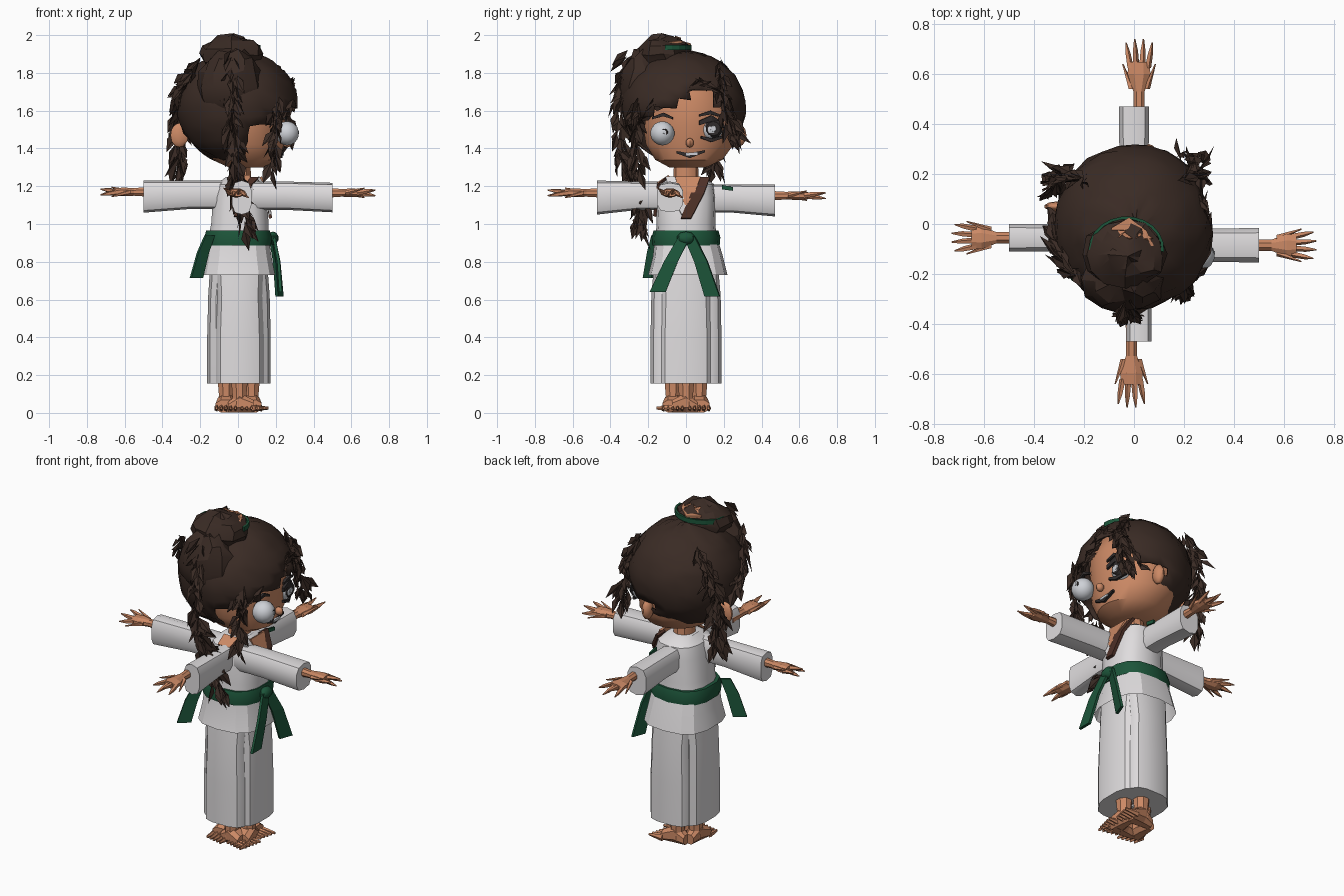
import bpy, bmesh, math, random
from mathutils import Vector as V

random.seed(7)


def material(name, rgb):
    m = bpy.data.materials.new(name)
    m.diffuse_color = (*rgb, 1)
    return m


SKIN = material("skin", (0.60, 0.25, 0.13))
HAIR = material("dark_brown_hair", (0.042, 0.024, 0.018))
CLOTH = material("white_cloth", (0.74, 0.72, 0.73))
GREEN = material("green_belt", (0.012, 0.09, 0.042))
TRIM = material("brown_trim", (0.075, 0.03, 0.02))
EYE = material("eye_white", (0.62, 0.64, 0.68))
DARK = material("eye_dark", (0.03, 0.025, 0.025))
X, Y, Z = V((1, 0, 0)), V((0, 1, 0)), V((0, 0, 1))


def finish(name, bm, mat, smooth=None):
    me = bpy.data.meshes.new(name)
    bm.to_mesh(me)
    bm.free()
    me.materials.append(mat)
    ob = bpy.data.objects.new(name, me)
    bpy.context.collection.objects.link(ob)
    if smooth:
        bpy.ops.object.select_all(action='DESELECT')
        ob.select_set(True)
        bpy.context.view_layer.objects.active = ob
        bpy.ops.object.shade_smooth_by_angle(angle=math.radians(smooth))
    return ob


def add_loft(bm, rings, sides=10, p=2.0, caps=True):
    """Skin a row of rings; each ring is (centre, half axis, half axis)."""
    loops = []
    for c, u, v in rings:
        loop = []
        for i in range(sides):
            t = 2 * math.pi * (i + 0.5) / sides
            a, b = (math.copysign(abs(f(t)) ** (2 / p), f(t)) for f in (math.cos, math.sin))
            loop.append(bm.verts.new(V(c) + u * a + v * b))
        loops.append(loop)
    for l, m in zip(loops, loops[1:]):
        for i in range(sides):
            j = (i + 1) % sides
            bm.faces.new((l[i], l[j], m[j], m[i]))
    if caps:
        bm.faces.new(loops[0][::-1])
        bm.faces.new(loops[-1])
    bmesh.ops.recalc_face_normals(bm, faces=bm.faces)


def loft(name, mat, rings, sides=10, p=2.0, caps=True, smooth=35):
    bm = bmesh.new()
    add_loft(bm, rings, sides, p, caps)
    return finish(name, bm, mat, smooth)


def upright(name, mat, rows, **kw):
    """Vertical loft from rows of (x, y, z, half width x, half width y)."""
    return loft(name, mat, [((x, y, z), X * a, Y * b) for x, y, z, a, b in rows], **kw)


def strip(name, mat, points, widths, across, thick=0.008):
    normal = (V(points[-1]) - V(points[0])).cross(across).normalized()
    loft(name, mat, [(q, across * w, normal * thick) for q, w in zip(points, widths)],
         sides=4, p=20, smooth=None)


def ball(name, mat, c, r, seg=16, jitter=0.0, keep=None, smooth=40):
    bm = bmesh.new()
    bmesh.ops.create_uvsphere(bm, u_segments=seg, v_segments=seg * 2 // 3, radius=1)
    for v in bm.verts:
        v.co = V(c) + V([a * b for a, b in zip(v.co, r)])
        v.co += V([random.uniform(-jitter, jitter) for _ in range(3)])
    if keep:
        drop = [f for f in bm.faces if not keep(f.calc_center_median())]
        bmesh.ops.delete(bm, geom=drop, context='FACES')
    return finish(name, bm, mat, smooth)


def shards(name, mat, path, count, spread, length, width):
    """Ragged folded leaves scattered along a path."""
    bm = bmesh.new()
    for i in range(count):
        t = (i + random.random()) / count * (len(path) - 1)
        k = min(int(t), len(path) - 2)
        a, b = V(path[k]), V(path[k + 1])
        rand = V([random.uniform(-1, 1) for _ in range(3)])
        c = a.lerp(b, t - k) + rand * spread
        d = ((b - a).normalized() + rand * 0.5).normalized() * length * random.uniform(0.6, 1.2)
        s = d.cross(V([random.uniform(-1, 1) for _ in range(3)])).normalized() * width
        n = d.cross(s).normalized() * width * 0.4
        q = [bm.verts.new(w) for w in (c - d / 2, c + s + n, c + d / 2, c - s + n)]
        bm.faces.new((q[0], q[1], q[2]))
        bm.faces.new((q[0], q[2], q[3]))
    finish(name, bm, mat)


# --- feet and trousers: two crossed pairs of legs
LEGS = [(-0.085, 0.0, 0.08, 0.14, -Y), (0.095, 0.0, 0.08, 0.14, -Y),
        (0.01, -0.1, 0.13, 0.09, X), (0.01, 0.1, 0.13, 0.09, X)]
for x, y, a, b, toe in LEGS:
    upright("trouser_leg", CLOTH, [(x, y, 0.155, a, b), (x, y, 0.4, a, b),
                                   (x, y, 0.62, a * 0.93, b * 0.95),
                                   (x * 0.8, y * 0.8, 0.8, a, b)], sides=12, p=3)
    ax, ay = x * 0.75, y * 0.7
    upright("ankle", SKIN, [(ax, ay, 0.03, 0.045, 0.045), (ax, ay, 0.09, 0.04, 0.04),
                            (ax, ay, 0.2, 0.05, 0.05)], sides=8)
    side = toe.cross(Z)
    heel = V((ax, ay, 0))
    bm = bmesh.new()
    add_loft(bm, [(heel + toe * d + Z * h, side * w, Z * h) for d, w, h in
                  ((-0.06, 0.03, 0.03), (0, 0.045, 0.055), (0.075, 0.058, 0.035))], 8, 2.5)
    for k in range(5):
        root = heel + toe * 0.065 + side * (k - 2) * 0.025 + Z * 0.025
        add_loft(bm, [(root, side * 0.013, Z * 0.02),
                      (root + toe * (0.09 - 0.006 * k), side * 0.006, Z * 0.008)], 5)
    finish("foot", bm, SKIN)

# --- jacket, skirt and belt
upright("jacket_body", CLOTH, [(0, 0, 0.9, 0.165, 0.165), (0.01, 0, 1.0, 0.155, 0.155),
                               (0.01, 0, 1.14, 0.145, 0.16), (0.01, 0, 1.21, 0.125, 0.15),
                               (0.01, 0, 1.25, 0.075, 0.09)], sides=14, p=2.6)
upright("jacket_skirt", CLOTH, [(0, 0, 0.93, 0.165, 0.165), (0.0, 0.01, 0.83, 0.18, 0.185),
                                (0.0, 0.01, 0.73, 0.2, 0.21)], sides=14, p=2.8, caps=False, smooth=25)
upright("belt", GREEN, [(0, 0, 0.885, 0.178, 0.178), (0, 0, 0.93, 0.182, 0.182),
                        (0, 0, 0.965, 0.172, 0.172)], sides=14, p=2.6)
ball("belt_knot", GREEN, (0.185, 0, 0.925), (0.03, 0.05, 0.035), 8)
strip("belt_tail", GREEN, [(0.19, -0.01, 0.93), (0.215, -0.08, 0.8), (0.225, -0.15, 0.64)],
      [0.032, 0.038, 0.044], Y)
strip("belt_tail", GREEN, [(0.18, 0.02, 0.93), (0.205, 0.08, 0.8), (0.22, 0.14, 0.615)],
      [0.032, 0.038, 0.044], V((0.35, 0.93, 0)))
strip("belt_tail", GREEN, [(-0.15, -0.16, 0.94), (-0.185, -0.18, 0.85), (-0.22, -0.2, 0.715)],
      [0.03, 0.036, 0.04], V((0.8, 0.6, 0)))

# --- neckline, lapels and neck
strip("chest_opening", SKIN, [(0.12, 0.01, 1.25), (0.154, 0.005, 1.17), (0.168, 0.0, 1.1)],
      [0.07, 0.045, 0.006], Y, 0.006)
strip("lapel", TRIM, [(0.105, 0.09, 1.245), (0.155, 0.06, 1.16), (0.172, 0.0, 1.03)],
      [0.038, 0.036, 0.028], Y, 0.009)
strip("lapel", CLOTH, [(0.105, -0.08, 1.25), (0.155, -0.055, 1.17), (0.17, 0.0, 1.05)],
      [0.03, 0.03, 0.025], Y, 0.008)
strip("second_lapel", TRIM, [(0.085, -0.1, 1.245), (0.05, -0.145, 1.21), (0.0, -0.166, 1.04)],
      [0.026, 0.026, 0.022], X, 0.009)
strip("second_opening", SKIN, [(0.02, -0.09, 1.255), (0.01, -0.15, 1.215)], [0.05, 0.04], X, 0.006)
upright("neck", SKIN, [(0.01, 0, 1.18, 0.065, 0.07), (0.01, 0, 1.4, 0.055, 0.06)])

# --- four arms with spiky hands: direction, axis point, half width, half height, hand length
ARMS = [(-X, V((0, -0.055, 1.145)), 0.055, 0.085, 1), (X, V((0, -0.085, 1.14)), 0.068, 0.078, 1),
        (-Y, V((0.02, 0, 1.14)), 0.05, 0.09, 1.15), (Y, V((0.0, 0, 1.125)), 0.06, 0.085, 1.18)]
for d, o, w, h, ext in ARMS:
    s = Z.cross(d)
    reach = 0.47 if d.y else 0.5
    loft("sleeve", CLOTH, [(o + d * 0.08 + Z * 0.01, s * w, Z * 0.075),
                           (o + d * 0.25 + Z * 0.01, s * w, Z * 0.075),
                           (o + d * reach, s * w * 1.05, Z * h)], sides=10, p=3)
    o = o + Z * 0.025
    if d.y:
        o.x += 0.025 * d.y - 0.005
    bm = bmesh.new()
    add_loft(bm, [(o + d * (reach + a * ext), s * b, Z * c) for a, b, c in
                  ((-0.06, 0.025, 0.03), (0.05, 0.024, 0.022),
                   (0.11, 0.05, 0.025), (0.15, 0.044, 0.02))], 8)
    for k in range(4):
        root = o + d * (reach + 0.13 * ext) + s * (k - 1.5) * 0.023
        tip = root + d * (0.105 - 0.012 * abs(k - 1.5)) * ext + s * (k - 1.5) * 0.012
        tip += Z * (0.015 - 0.03 * (k % 2))
        add_loft(bm, [(root, s * 0.014, Z * 0.016), (root.lerp(tip, 0.6), s * 0.011, Z * 0.012),
                      (tip, s * 0.003, Z * 0.003)], 5)
    for e in (-1, 1):
        root = o + d * (reach + 0.07) + s * 0.03 * e
        add_loft(bm, [(root, s * 0.014, Z * 0.014),
                      (root + d * 0.1 + s * 0.035 * e - Z * 0.025 * e, s * 0.003, Z * 0.003)], 5)
    finish("hand", bm, SKIN)

# --- head and face, looking along +x
upright("head", SKIN, [(0.05, 0.01, 1.3, 0.1, 0.1), (0.04, 0.015, 1.34, 0.18, 0.18),
                       (0.02, 0.02, 1.42, 0.225, 0.235), (0.01, 0.02, 1.52, 0.24, 0.25),
                       (0.01, 0.02, 1.65, 0.25, 0.25), (0, 0, 1.78, 0.2, 0.2),
                       (0, 0, 1.85, 0.09, 0.09)], sides=20)
ball("nose", SKIN, (0.26, 0.02, 1.43), (0.025, 0.022, 0.025), 8)
ball("ear", SKIN, (0.06, 0.28, 1.47), (0.03, 0.04, 0.06), 10)
ball("ear", SKIN, (-0.31, 0.07, 1.47), (0.05, 0.02, 0.065), 10)
for x, y, z, r, iris in ((0.26, -0.125, 1.48, 0.064, 0.024), (0.195, 0.135, 1.5, 0.06, 0.05)):
    ball("eyeball", EYE, (x, y, z), (r, r, r), 14)
    for mat, name, q, c in ((DARK, "iris", iris, 0.92), (EYE, "eye_glint", iris * 0.4, 1.0)):
        at = V((x + r * c, y + 0.01, z + 0.005))
        loft(name, mat, [(at - X * 0.015, Y * q, Z * q), (at, Y * q * 0.75, Z * q * 0.75)], 10)
strip("eyebrow", DARK, [(0.25, 0.07, 1.575), (0.25, 0.13, 1.59), (0.225, 0.19, 1.57)],
      [0.006, 0.01, 0.006], Z)
strip("eyebrow", DARK, [(0.245, -0.18, 1.56), (0.255, -0.12, 1.58), (0.255, -0.07, 1.56)],
      [0.006, 0.01, 0.006], Z)
strip("upper_lash", DARK, [(0.25, 0.07, 1.535), (0.245, 0.135, 1.56), (0.21, 0.2, 1.52)],
      [0.012, 0.016, 0.012], Z)
strip("lower_lash", DARK, [(0.245, 0.08, 1.46), (0.24, 0.135, 1.443), (0.215, 0.19, 1.46)],
      [0.007, 0.01, 0.007], Z)
strip("mouth", DARK, [(0.23, -0.05, 1.38), (0.228, 0.02, 1.362), (0.23, 0.1, 1.385)],
      [0.006, 0.014, 0.006], Z)
strip("teeth", EYE, [(0.234, 0.0, 1.37), (0.234, 0.06, 1.372)], [0.007, 0.007], Z, 0.009)


# --- hair cap, parted and open over the face
def covers(p):
    fringe = 1.72 - (0.5 * (0.1 - p.y) if p.y < 0.1 else 1.1 * (p.y - 0.1))
    return p.x < 0.03 or p.z > fringe


cap = ball("hair_cap", HAIR, (0, -0.01, 1.615), (0.32, 0.33, 0.3), 30, 0.007, covers, 30)
cap.modifiers.new("thickness", 'SOLIDIFY').thickness = 0.012
ball("hair_bun", HAIR, (-0.035, -0.12, 1.9), (0.165, 0.14, 0.1), 12, 0.014, None, 25)
ball("hair_swell", HAIR, (-0.04, -0.22, 1.73), (0.17, 0.14, 0.2), 12, 0.014, None, 25)
# green ties: one arching over the bun, two small ones on the strands
tie = [V((-0.03 + 0.145 * math.cos(t), -0.1 + 0.125 * math.sin(t), 1.935))
       for t in [math.radians(-5 + 17 * i) for i in range(12)]]
bm = bmesh.new()
add_loft(bm, [(q, (q - V((-0.03, -0.1, 1.935))).normalized() * 0.006, Z * 0.014) for q in tie], 4, 20)
finish("hair_tie", bm, GREEN)
upright("braid_tie", GREEN, [(0.015, -0.24, 1.105, 0.03, 0.03), (0.015, -0.24, 1.13, 0.03, 0.03)], sides=8)
strip("sleeve_tie", GREEN, [(0.066, 0.19, 1.195), (0.066, 0.25, 1.185)], [0.012, 0.01], Z, 0.005)
# scalp showing through at the bun
strip("scalp_gap", SKIN, [(-0.09, -0.035, 1.955), (-0.02, 0.005, 1.95), (0.05, -0.04, 1.965),
                          (0.09, -0.12, 1.95)], [0.02, 0.022, 0.014, 0.01], Y, 0.006)
shards("bun_gap", SKIN, [(-0.07, -0.05, 1.97), (0.05, -0.06, 1.97)], 5, 0.01, 0.08, 0.02)

# --- fringe locks, braids and loose strands
shards("fringe", HAIR, [(0.19, -0.25, 1.52), (0.25, -0.19, 1.62), (0.275, -0.06, 1.67),
                        (0.28, 0.09, 1.75), (0.25, 0.23, 1.65), (0.17, 0.29, 1.45)],
       36, 0.012, 0.11, 0.022)
BRAIDS = [("front_braid", [(-0.03, -0.31, 1.85), (-0.03, -0.35, 1.6), (-0.02, -0.34, 1.35),
                           (0.0, -0.25, 1.17), (0.04, -0.23, 0.95)], 110, 0.042),
          ("back_left_braid", [(-0.22, 0.18, 1.84), (-0.31, 0.18, 1.65), (-0.31, 0.16, 1.45),
                               (-0.31, 0.14, 1.25)], 75, 0.042),
          ("back_right_braid", [(0.2, 0.18, 1.8), (0.26, 0.2, 1.65), (0.26, 0.26, 1.4)], 40, 0.035),
          ("left_strands", [(-0.24, -0.2, 1.8), (-0.31, -0.1, 1.68), (-0.32, 0.02, 1.57)], 26, 0.03),
          ("cheek_strands", [(0.2, -0.24, 1.66), (0.2, -0.27, 1.5), (0.17, -0.25, 1.25)], 40, 0.03)]
for name, path, count, spread in BRAIDS:
    shards(name, HAIR, path, count, spread, 0.12, 0.026)
